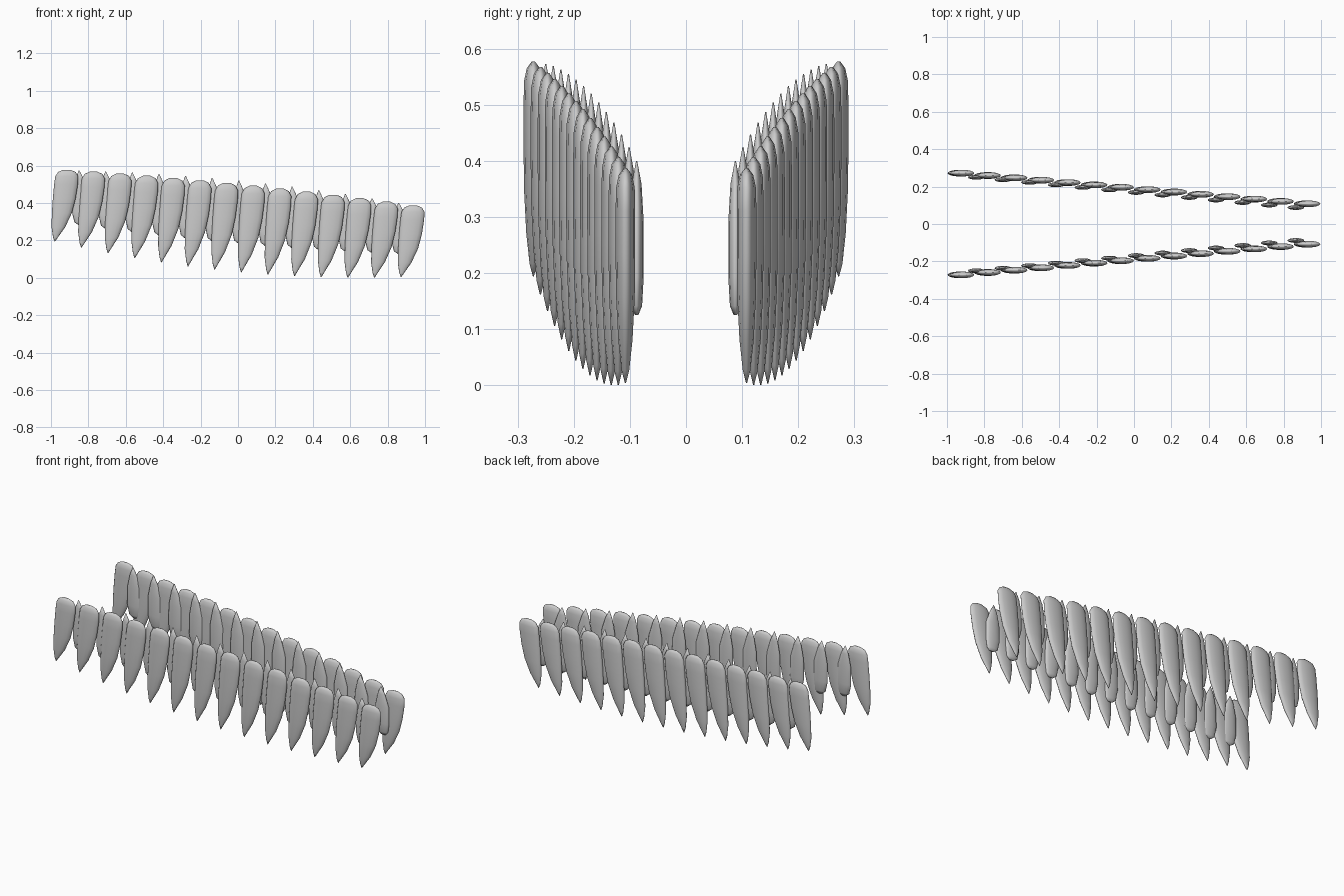
import bpy
import bmesh
from math import cos, sin, pi

if "Cube" in bpy.data.objects:
    bpy.data.objects.remove(bpy.data.objects["Cube"], do_unlink=True)

grey = bpy.data.materials.new("pale_grey")
grey.use_nodes = True
colour = (0.6, 0.6, 0.6, 1)
grey.diffuse_color = colour
grey.node_tree.nodes["Principled BSDF"].inputs["Base Color"].default_value = colour

SIDES = 14
STEP = 0.1424

# Sections: height fraction, left edge, right edge, half thickness
LONG = [(0, -0.001, 0.002, 0.001), (0.06, -0.009, 0.018, 0.007),
        (0.2, -0.017, 0.056, 0.013), (0.4, -0.015, 0.092, 0.017),
        (0.6, -0.010, 0.112, 0.018), (0.8, -0.003, 0.124, 0.018),
        (0.91, 0.003, 0.126, 0.017), (0.97, 0.018, 0.112, 0.012),
        (1, 0.045, 0.085, 0.003)]
SHORT = [(0, 0.0, 0.03, 0.003), (0.06, -0.025, 0.045, 0.01),
         (0.25, -0.038, 0.052, 0.013), (0.6, -0.036, 0.05, 0.013),
         (0.85, -0.02, 0.025, 0.009), (1, -0.002, 0.002, 0.001)]


def feather(name, sections, x, y, low, high):
    """Loft oval rings up the blade and mirror it to the other side."""
    bm = bmesh.new()
    rings = []
    for t, left, right, thick in sections:
        mid, half = (left + right) / 2, (right - left) / 2
        z = low + t * (high - low)
        rings.append([bm.verts.new((x + mid + half * cos(2 * pi * k / SIDES),
                                    y + thick * sin(2 * pi * k / SIDES), z))
                      for k in range(SIDES)])
    for a, b in zip(rings, rings[1:]):
        for k in range(SIDES):
            n = (k + 1) % SIDES
            bm.faces.new((a[k], a[n], b[n], b[k]))
    bm.faces.new(rings[0][::-1])
    bm.faces.new(rings[-1])
    mesh = bpy.data.meshes.new(name)
    bm.to_mesh(mesh)
    bm.free()
    mesh.materials.append(grey)
    mesh.shade_smooth()
    obj = bpy.data.objects.new(name, mesh)
    bpy.context.collection.objects.link(obj)
    mirror = obj.modifiers.new("other_side", 'MIRROR')
    mirror.use_axis = (False, True, False)
    mirror.use_mirror_merge = False


# Outer row of long feathers, pointed at the bottom
for i in range(14):
    u = i / 13
    feather(f"outer_feather_{i + 1}", LONG, -0.98 + i * STEP, 0.272 - 0.164 * u,
            0.194 - 0.441 * u + 0.251 * u * u, 0.577 - 0.12 * u - 0.07 * u * u)

# Inner row of short feathers, pointed at the top, covering the gaps
for i in range(13):
    u = i / 12
    feather(f"inner_feather_{i + 1}", SHORT, -0.85 + i * STEP, 0.25 - 0.162 * u,
            0.28 - 0.245 * u + 0.09 * u * u, 0.573 - 0.04 * u - 0.133 * u * u)
